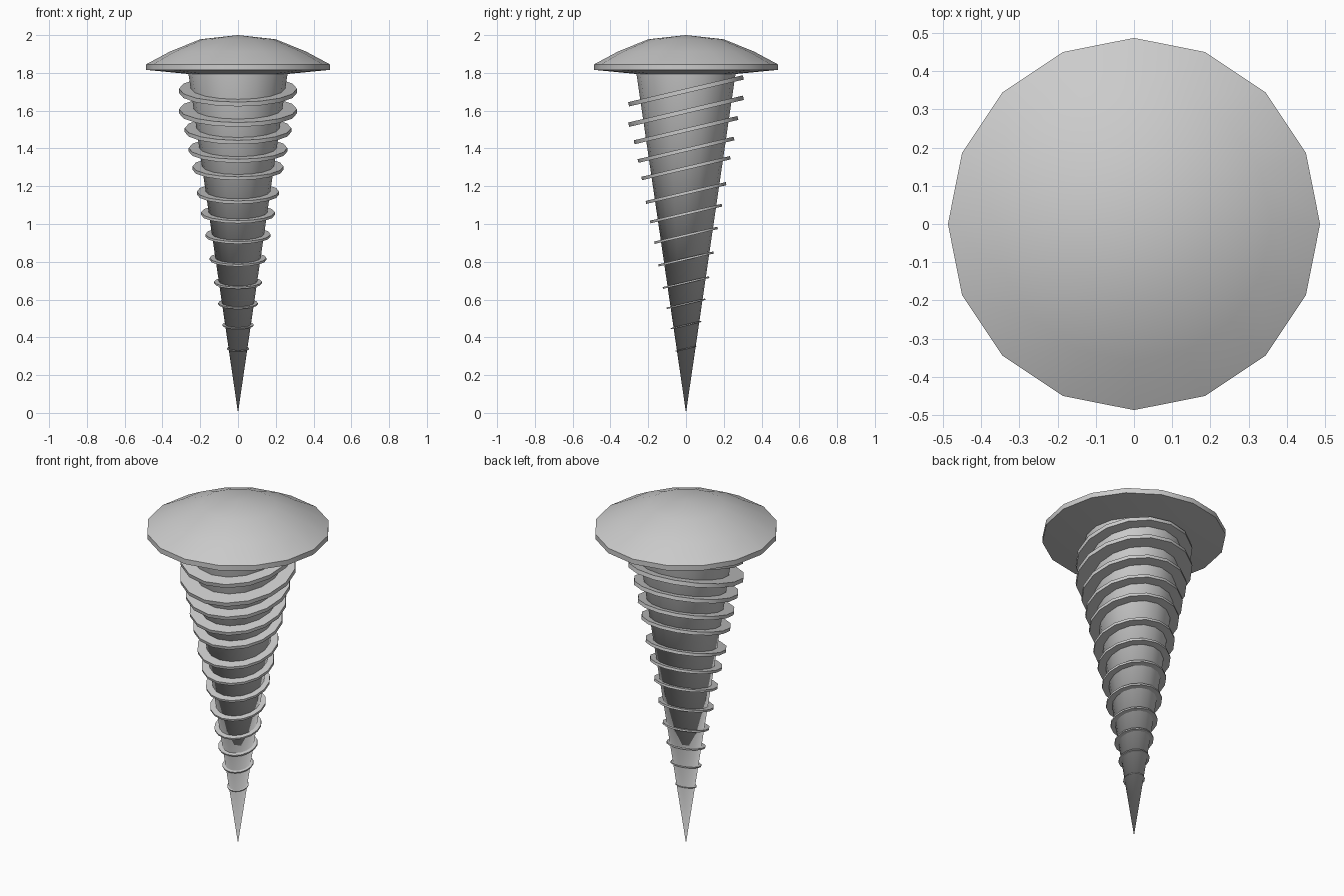
import bpy, bmesh, math
from mathutils import Matrix

if "Cube" in bpy.data.objects:
    bpy.data.objects.remove(bpy.data.objects["Cube"])

SIDES = 16


def finish(bm, name):
    bmesh.ops.recalc_face_normals(bm, faces=bm.faces)
    me = bpy.data.meshes.new(name)
    bm.to_mesh(me)
    bm.free()
    ob = bpy.data.objects.new(name, me)
    bpy.context.collection.objects.link(ob)
    bpy.ops.object.select_all(action='DESELECT')
    ob.select_set(True)
    bpy.context.view_layer.objects.active = ob
    bpy.ops.object.shade_smooth_by_angle(angle=math.radians(30))
    return ob


def lathe(name, profile):
    """Spin an (r, z) profile that starts and ends on the axis."""
    bm = bmesh.new()
    verts = [bm.verts.new((r, 0, z)) for r, z in profile]
    edges = [bm.edges.new(p) for p in zip(verts, verts[1:])]
    bmesh.ops.spin(bm, geom=verts + edges, cent=(0, 0, 0), axis=(0, 0, 1),
                   angle=math.tau, steps=SIDES, use_duplicate=False)
    bmesh.ops.remove_doubles(bm, verts=bm.verts, dist=1e-4)
    return finish(bm, name)


# Domed head with thin rim and shallow sloped underside
lathe("head", [(0, 1.793), (0.25, 1.793), (0.487, 1.816), (0.487, 1.845),
               (0.36, 1.913), (0.2, 1.978), (0, 2.0)])

# Tapered shaft, pointed at the bottom
lathe("shaft", [(0, 0.0), (0.263, 1.80), (0, 1.80)])

# Thread: tilted discs shrinking towards the tip, (centre z, radius)
rings = [(1.705, .312), (1.597, .312), (1.497, .282), (1.393, .261),
         (1.296, .241), (1.164, .218), (1.055, .195), (0.94, .172),
         (0.815, .15), (0.69, .126), (0.578, .105), (0.465, .083),
         (0.34, .058)]
for i, (z, r) in enumerate(rings):
    bm = bmesh.new()
    bmesh.ops.create_cone(
        bm, cap_ends=True, segments=SIDES, radius1=r, radius2=r, depth=0.075 * r,
        matrix=Matrix.Translation((0, 0, z)) @ Matrix.Rotation(math.radians(13.2), 4, 'X'))
    finish(bm, f"thread_ring_{i + 1:02d}")
